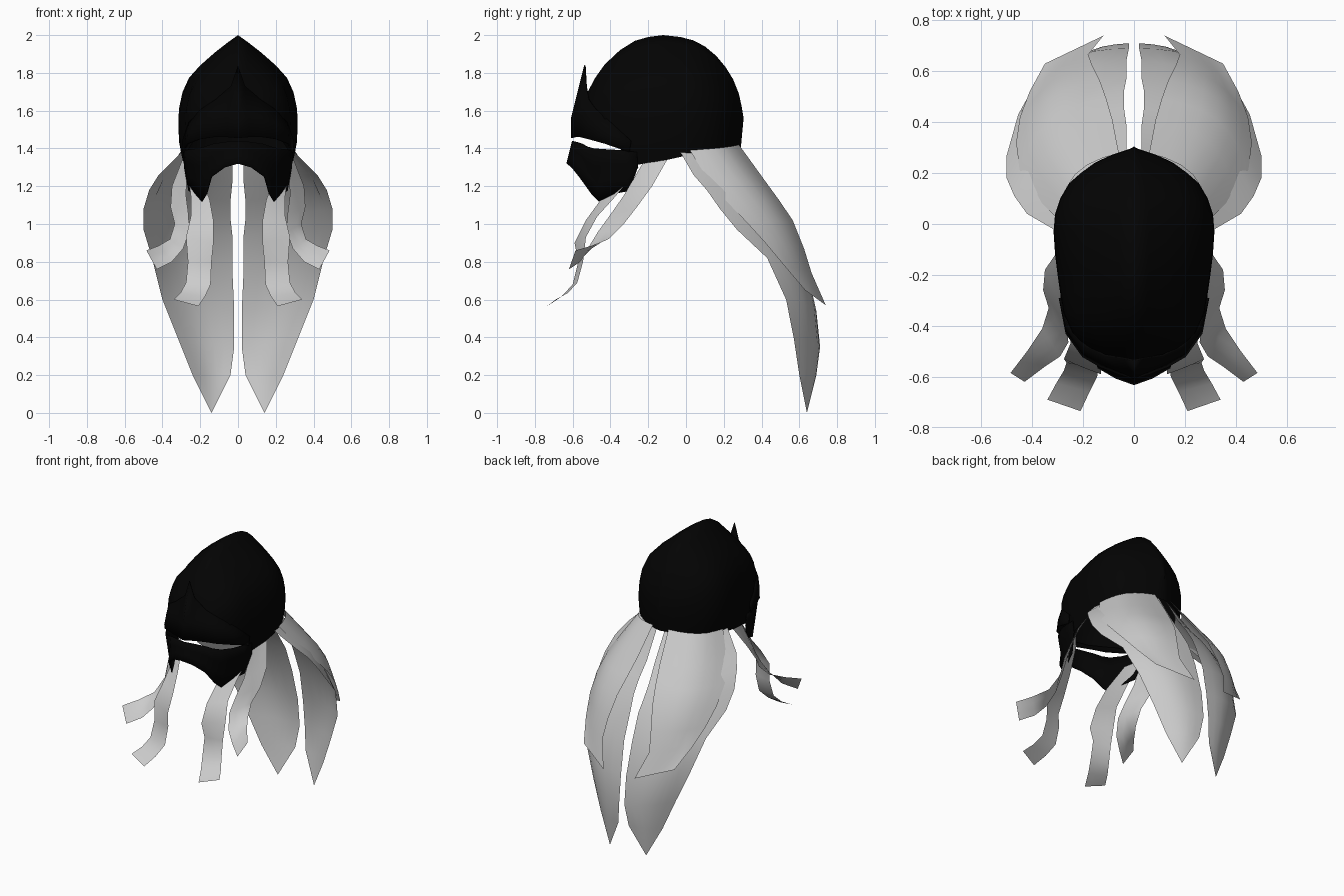
import bpy, bmesh, math
from mathutils import Vector

black = bpy.data.materials.new("black_steel")
black.diffuse_color = (0.001, 0.001, 0.001, 1)


def skin(name, rows, mat=None, thickness=0, angle=50):
    """Skin a grid of points (right half) and mirror it over x = 0."""
    bm = bmesh.new()
    grid = [[bm.verts.new(p) for p in row] for row in rows]
    for a, b in zip(grid, grid[1:]):
        for i in range(len(a) - 1):
            bm.faces.new((a[i], a[i + 1], b[i + 1], b[i]))
    bmesh.ops.remove_doubles(bm, verts=bm.verts, dist=0.0005)
    bmesh.ops.recalc_face_normals(bm, faces=bm.faces)
    me = bpy.data.meshes.new(name)
    bm.to_mesh(me)
    bm.free()
    ob = bpy.data.objects.new(name, me)
    bpy.context.collection.objects.link(ob)
    if mat:
        me.materials.append(mat)
    mirror = ob.modifiers.new("mirror", 'MIRROR')
    mirror.use_clip = True
    if thickness:
        solid = ob.modifiers.new("solid", 'SOLIDIFY')
        solid.thickness = thickness
        solid.offset = 0
    bpy.ops.object.select_all(action='DESELECT')
    ob.select_set(True)
    bpy.context.view_layer.objects.active = ob
    bpy.ops.object.shade_smooth_by_angle(angle=math.radians(angle))
    return ob


def cloth(name, left, right, bulge_top, bulge_end, cols=6):
    """Strip of cloth between two edge curves, bowed away from the head."""
    rows = []
    for k, (a, b) in enumerate(zip(left, right)):
        a, b = Vector(a), Vector(b)
        t = k / (len(left) - 1)
        bulge = bulge_top + (bulge_end - bulge_top) * t ** 2
        mid = (a + b) / 2
        out = Vector((mid.x, mid.y, 0)).normalized() * (b - a).length * bulge
        rows.append([a.lerp(b, i / cols) + out * math.sin(math.pi * i / cols)
                     for i in range(cols + 1)])
    return skin(name, rows, angle=70)


# Helmet shell: stations of (y, half width, ridge height, rim height)
stations = [(-0.57, 0, 1.53, 1.47), (-0.55, 0.09, 1.60, 1.47), (-0.52, 0.15, 1.70, 1.47),
            (-0.48, 0.19, 1.775, 1.46), (-0.43, 0.24, 1.845, 1.45), (-0.35, 0.277, 1.92, 1.40),
            (-0.27, 0.29, 1.97, 1.31),
            (-0.2, 0.3, 1.99, 1.325), (-0.12, 0.31, 2.0, 1.335), (-0.03, 0.316, 1.99, 1.355),
            (0.04, 0.31, 1.972, 1.38), (0.1, 0.29, 1.94, 1.388), (0.16, 0.255, 1.89, 1.392),
            (0.21, 0.21, 1.83, 1.396), (0.25, 0.155, 1.765, 1.40), (0.28, 0.09, 1.69, 1.40),
            (0.295, 0.04, 1.62, 1.40), (0.305, 0, 1.56, 1.40)]
# Pointed-arch section: (width factor, height factor)
arch = [(0.94, 0), (0.985, 0.12), (1, 0.25), (0.99, 0.4), (0.93, 0.54), (0.82, 0.66),
        (0.63, 0.765), (0.4, 0.86), (0.18, 0.94), (0, 1)]
skin("helmet_shell", [[(w * u, y - 0.015 * (1 - v) * (y > 0.2), zb + (zt - zb) * v) for u, v in arch]
                      for y, w, zt, zb in stations], black)

# Brow plate with its central spike: columns of bottom, middle, top
brow = [[(0, -0.605, 1.455), (0, -0.605, 1.56), (0, -0.535, 1.84)],
        [(0.06, -0.587, 1.46), (0.05, -0.58, 1.57), (0.035, -0.528, 1.73)],
        [(0.13, -0.56, 1.46), (0.125, -0.548, 1.56), (0.115, -0.515, 1.66)],
        [(0.2, -0.52, 1.45), (0.2, -0.505, 1.53), (0.19, -0.478, 1.61)],
        [(0.265, -0.43, 1.425), (0.262, -0.415, 1.48), (0.257, -0.4, 1.54)],
        [(0.29, -0.3, 1.38), (0.291, -0.295, 1.41), (0.292, -0.29, 1.44)]]
skin("brow_plate", brow, black, 0.008)

# Face mask below the eye slit: columns of top and bottom
mask = [[(0, -0.6, 1.44), (0, -0.63, 1.32)],
        [(0.06, -0.58, 1.435), (0.07, -0.605, 1.30)],
        [(0.13, -0.55, 1.425), (0.14, -0.565, 1.25)],
        [(0.175, -0.525, 1.41), (0.165, -0.5, 1.16)],
        [(0.215, -0.49, 1.40), (0.19, -0.46, 1.12)],
        [(0.257, -0.42, 1.395), (0.225, -0.38, 1.16)],
        [(0.28, -0.33, 1.39), (0.26, -0.3, 1.175)],
        [(0.288, -0.26, 1.38), (0.283, -0.255, 1.30)]]
skin("face_mask", [[Vector(t).lerp(Vector(b), k / 3) for k in range(4)] for t, b in mask],
     black, 0.006)

# Long rear tails: inner edge and outer edge
cloth("long_rear_tail",
      [(0.03, 0.27, 1.42), (0.03, 0.39, 1.22), (0.04, 0.46, 1.12), (0.04, 0.52, 1.03),
       (0.03, 0.57, 0.94), (0.03, 0.64, 0.76), (0.02, 0.69, 0.54), (0.02, 0.71, 0.35),
       (0.04, 0.69, 0.2), (0.14, 0.64, 0)],
      [(0.3, -0.03, 1.38), (0.42, 0.04, 1.26), (0.47, 0.11, 1.18), (0.5, 0.18, 1.08),
       (0.5, 0.27, 0.97), (0.455, 0.43, 0.82), (0.4, 0.53, 0.6), (0.32, 0.57, 0.4),
       (0.24, 0.6, 0.2), (0.14, 0.64, 0)], 0.14, 0.1)

# Shorter overlay on each tail
cloth("short_rear_tail",
      [(0.06, 0.28, 1.42), (0.085, 0.41, 1.24), (0.108, 0.49, 1.13), (0.135, 0.565, 1.02),
       (0.165, 0.625, 0.87), (0.18, 0.665, 0.74), (0.12, 0.74, 0.57)],
      [(0.3, 0.02, 1.39), (0.4, 0.12, 1.23), (0.45, 0.215, 1.12), (0.463, 0.32, 1.01),
       (0.448, 0.42, 0.9), (0.41, 0.52, 0.78), (0.35, 0.63, 0.65)], 0.19, 0.0)

# Cheek ribbons, outer and inner
cloth("outer_cheek_ribbon",
      [(0.27, -0.23, 1.32), (0.275, -0.33, 1.15), (0.262, -0.4, 1.05), (0.258, -0.465, 0.96),
       (0.29, -0.52, 0.87), (0.35, -0.56, 0.8), (0.43, -0.62, 0.76)],
      [(0.295, -0.1, 1.34), (0.35, -0.18, 1.2), (0.357, -0.26, 1.09), (0.335, -0.33, 1.0),
       (0.36, -0.41, 0.92), (0.42, -0.5, 0.885), (0.485, -0.585, 0.86)], 0.02, 0, 3)
cloth("inner_cheek_ribbon",
      [(0.2, -0.33, 1.26), (0.15, -0.45, 1.13), (0.13, -0.53, 1.02), (0.13, -0.59, 0.9),
       (0.14, -0.57, 0.8), (0.145, -0.6, 0.68), (0.175, -0.66, 0.615), (0.21, -0.735, 0.565)],
      [(0.27, -0.25, 1.3), (0.25, -0.37, 1.15), (0.25, -0.47, 1.04), (0.275, -0.53, 0.93),
       (0.265, -0.545, 0.8), (0.275, -0.575, 0.69), (0.305, -0.625, 0.635), (0.34, -0.69, 0.6)], 0.02, 0, 3)
